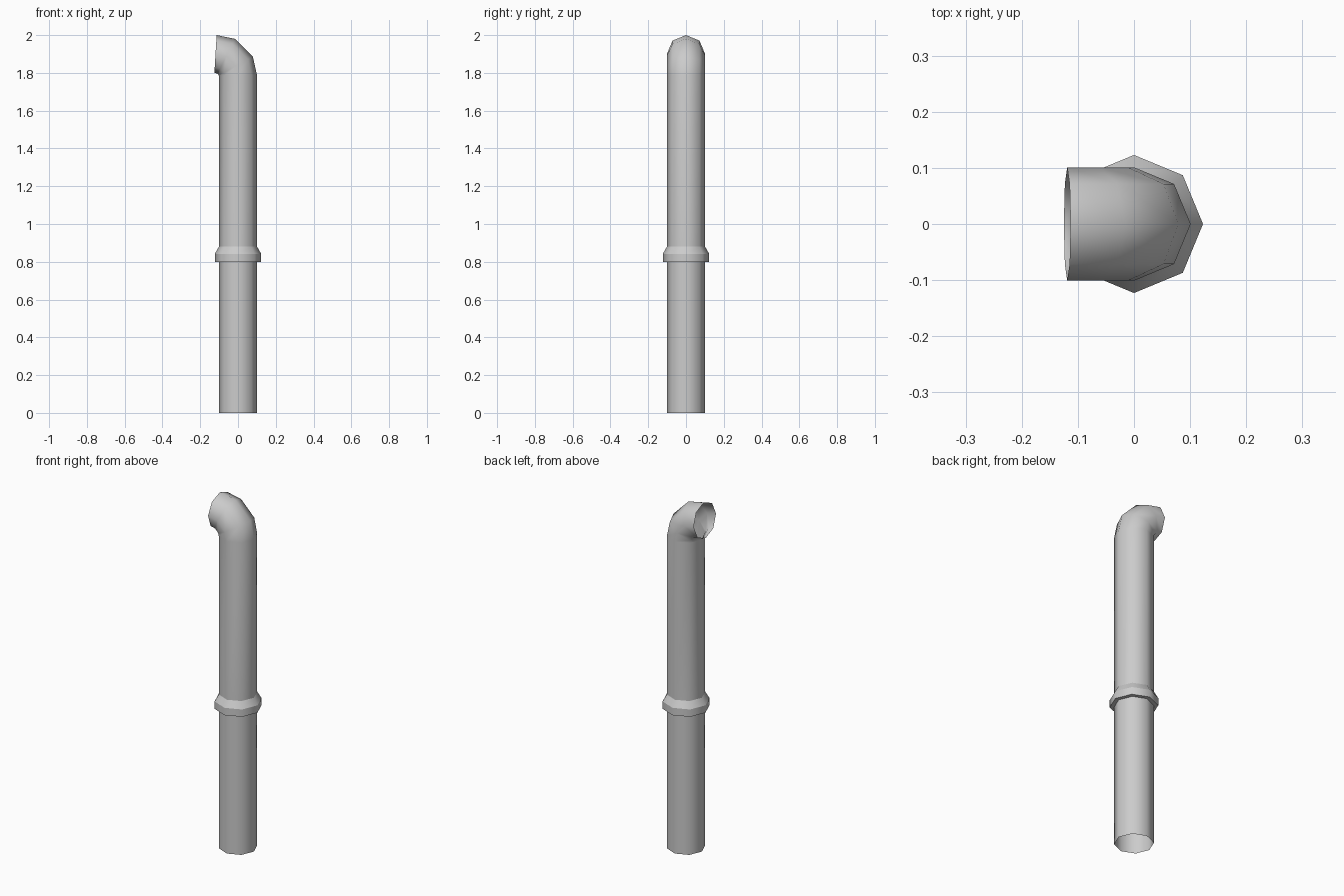
import bpy
import bmesh
import math
from mathutils import Vector

cube = bpy.data.objects.get("Cube")
if cube:
    bpy.data.objects.remove(cube, do_unlink=True)

SIDES = 8
PIPE_R = 0.101
COLLAR_R = 0.123

grey = bpy.data.materials.new("light_grey_metal")
grey.use_nodes = True
colour = (0.6, 0.6, 0.6, 1.0)
grey.diffuse_color = colour
grey.node_tree.nodes["Principled BSDF"].inputs["Base Color"].default_value = colour


def straight(radius, z):
    """Level ring given by its outer (+x) and inner (-x) points."""
    return (radius, z), (-radius, z)


def loft(name, rings, radius=None, crisp=False):
    """Skin open octagonal rings, each set by an outer and inner (x, z) point."""
    bm = bmesh.new()
    loops = []
    for (ox, oz), (ix, iz) in rings:
        outer, inner = Vector((ox, 0, oz)), Vector((ix, 0, iz))
        centre, arm = (outer + inner) / 2, (outer - inner) / 2
        side = Vector((0, radius or arm.length, 0))
        angles = [math.tau * i / SIDES for i in range(SIDES)]
        loops.append([bm.verts.new(centre + arm * math.cos(a) + side * math.sin(a))
                      for a in angles])
    for low, high in zip(loops, loops[1:]):
        for i in range(SIDES):
            j = (i + 1) % SIDES
            bm.faces.new((low[i], low[j], high[j], high[i])).smooth = True
    # Crisp breaks around the rings, smooth shading along the circumference
    if crisp:
        for loop in loops:
            for i in range(SIDES):
                bm.edges.get((loop[i], loop[(i + 1) % SIDES])).smooth = False
    mesh = bpy.data.meshes.new(name)
    bm.to_mesh(mesh)
    bm.free()
    mesh.materials.append(grey)
    obj = bpy.data.objects.new(name, mesh)
    bpy.context.collection.objects.link(obj)
    return obj


# Lower pipe, open at the foot
loft("lower_pipe", [straight(PIPE_R, 0), straight(PIPE_R, 0.80)])

# Upper pipe with an elbow turning to an open mouth
loft("upper_pipe", [
    straight(PIPE_R, 0.80),
    straight(PIPE_R, 1.785),
    ((0.079, 1.885), (-0.101, 1.786)),
    ((-0.016, 1.98), (-0.108, 1.796)),
    ((-0.113, 2.0), (-0.125, 1.80)),
], PIPE_R)

# Joint collar: flat underside, upright band, sloped shoulder
loft("joint_collar", [
    straight(PIPE_R, 0.80),
    straight(COLLAR_R, 0.80),
    straight(COLLAR_R, 0.842),
    straight(PIPE_R, 0.88),
], crisp=True)
